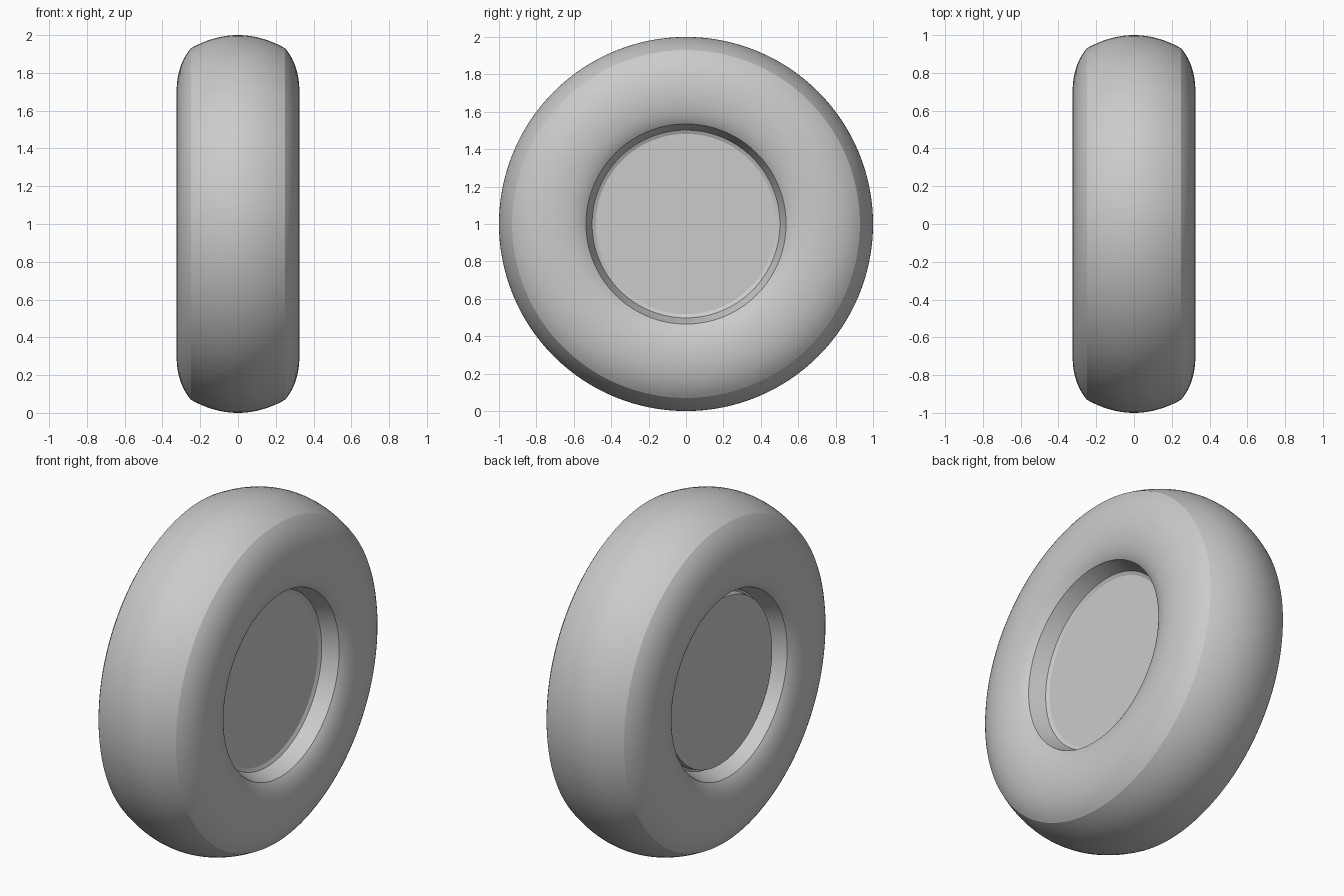
import bpy, bmesh, math
from mathutils import Vector

cube = bpy.data.objects.get("Cube")
if cube:
    bpy.data.objects.remove(cube, do_unlink=True)

SEGMENTS = 128

grey = bpy.data.materials.new("plain grey")
grey.use_nodes = True
colour = (0.6, 0.6, 0.6, 1)
grey.diffuse_color = colour
grey.node_tree.nodes["Principled BSDF"].inputs["Base Color"].default_value = colour


def curve(a, b, c, steps=10):
    """Quadratic curve of (x, radius) points from a to c."""
    a, b, c = Vector(a), Vector(b), Vector(c)
    ts = [i / steps for i in range(steps + 1)]
    return [tuple(a * (1 - t) ** 2 + b * 2 * t * (1 - t) + c * t * t) for t in ts]


def lathe(name, profile, closed=False):
    """Spin an (x, radius) profile about the wheel axle."""
    bm = bmesh.new()
    verts = [bm.verts.new((x, 0, 1 + r)) for x, r in profile]
    pairs = list(zip(verts, verts[1:]))
    if closed:
        pairs.append((verts[-1], verts[0]))
    edges = [bm.edges.new(p) for p in pairs]
    bmesh.ops.spin(bm, geom=verts + edges, cent=(0, 0, 1), axis=(1, 0, 0),
                   angle=math.tau, steps=SEGMENTS)
    bmesh.ops.remove_doubles(bm, verts=bm.verts, dist=0.0005)
    bmesh.ops.recalc_face_normals(bm, faces=bm.faces)
    mesh = bpy.data.meshes.new(name)
    bm.to_mesh(mesh)
    bm.free()
    mesh.materials.append(grey)
    obj = bpy.data.objects.new(name, mesh)
    bpy.context.collection.objects.link(obj)
    bpy.ops.object.select_all(action='DESELECT')
    obj.select_set(True)
    bpy.context.view_layer.objects.active = obj
    bpy.ops.object.shade_smooth_by_angle(angle=math.radians(14))


# Tyre: bulging sidewalls, ridged shoulders, crowned tread, tapered bore
side = curve((0.28, 0.535), (0.322, 0.59), (0.325, 0.70))
shoulder = curve((0.325, 0.70), (0.325, 0.84), (0.25, 0.93))[1:]
crown = curve((0.25, 0.93), (0, 1.07), (-0.25, 0.93), 24)[1:-1]
half = [(0.18, 0.50)] + side + shoulder
lathe("tyre", half + crown + [(-x, r) for x, r in reversed(half)], closed=True)

# Hub: shallow dish on the left, raised plate on the right
lathe("hub", [(0.18, 0), (0.18, 0.482), (0.19, 0.502), (-0.18, 0.502),
              (-0.18, 0.488), (-0.22, 0.482), (-0.22, 0)])
